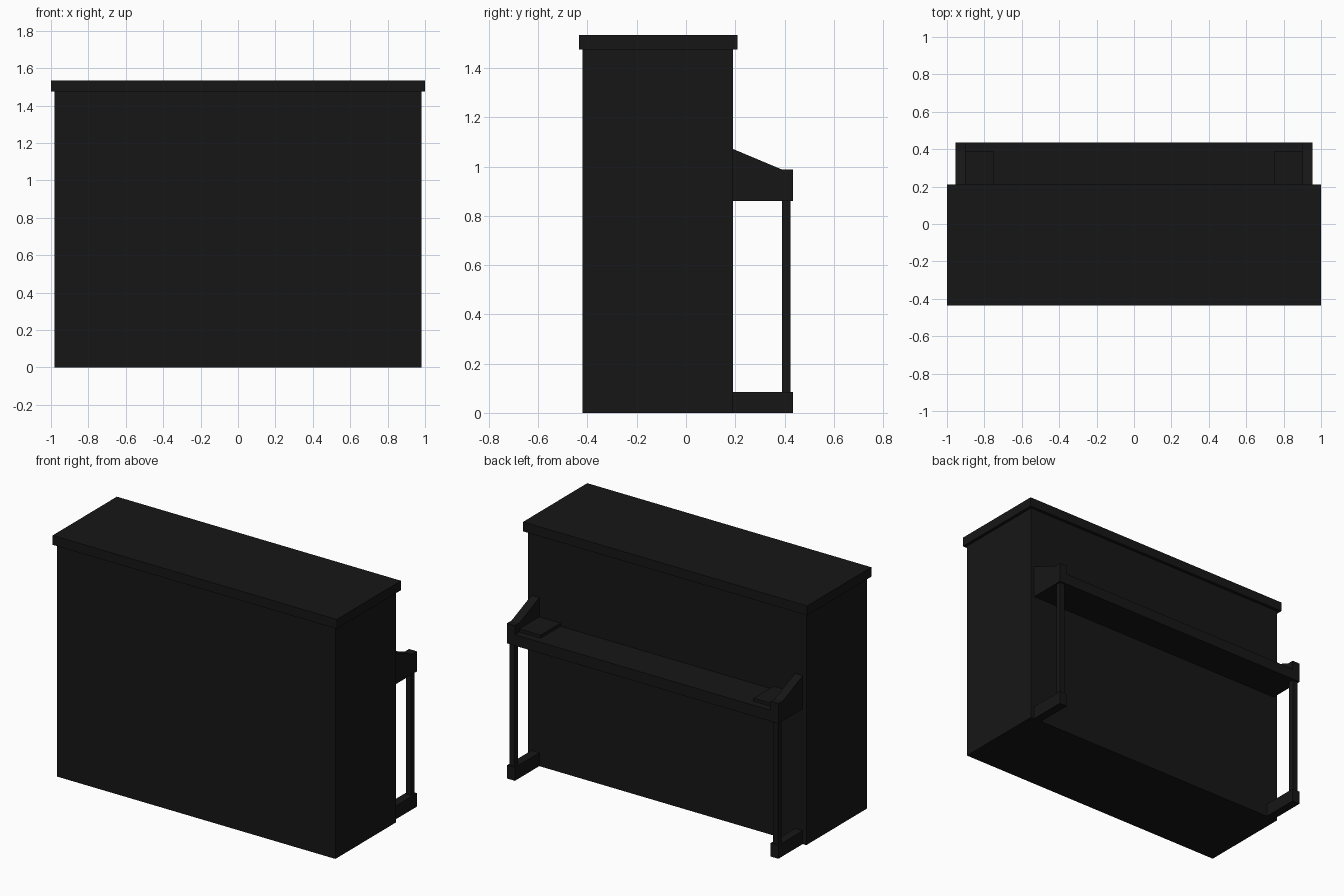
import bpy, bmesh

if "Cube" in bpy.data.objects:
    bpy.data.objects.remove(bpy.data.objects["Cube"])

black = bpy.data.materials.new("black_lacquer")
black.diffuse_color = (0.008, 0.008, 0.008, 1)
black.use_nodes = True
black.node_tree.nodes["Principled BSDF"].inputs["Base Color"].default_value = black.diffuse_color


def prism(name, profile, x0, x1):
    """Extrude a (y, z) profile from x0 to x1."""
    bm = bmesh.new()
    face = bm.faces.new([bm.verts.new((x0, y, z)) for y, z in profile])
    ext = bmesh.ops.extrude_face_region(bm, geom=[face])
    moved = [v for v in ext["geom"] if isinstance(v, bmesh.types.BMVert)]
    bmesh.ops.translate(bm, verts=moved, vec=(x1 - x0, 0, 0))
    bmesh.ops.recalc_face_normals(bm, faces=bm.faces)
    mesh = bpy.data.meshes.new(name)
    bm.to_mesh(mesh)
    bm.free()
    mesh.materials.append(black)
    obj = bpy.data.objects.new(name, mesh)
    bpy.context.collection.objects.link(obj)
    return obj


def box(name, x0, x1, y0, y1, z0, z1):
    return prism(name, [(y0, z0), (y1, z0), (y1, z1), (y0, z1)], x0, x1)


def mirrored(obj):
    obj.modifiers.new("mirror", 'MIRROR').use_axis[0] = True


# Cabinet and overhanging lid
box("cabinet", -0.98, 0.98, -0.42, 0.19, 0, 1.475)
box("lid", -1, 1, -0.435, 0.21, 1.475, 1.535)

# Shelf carrying the keyboard
box("key_bed", -0.9, 0.9, 0.19, 0.435, 0.86, 0.93)

# Sloped arms, cheek blocks, legs and feet on both sides
arm = [(0.19, 0.86), (0.435, 0.86), (0.435, 0.988), (0.39, 0.988), (0.19, 1.072)]
mirrored(prism("arm", arm, 0.9, 0.955))
mirrored(box("cheek_block", 0.75, 0.9, 0.19, 0.39, 0.93, 0.95))
mirrored(box("front_leg", 0.91, 0.945, 0.39, 0.425, 0.085, 0.86))
mirrored(box("foot", 0.9, 0.955, 0.19, 0.435, 0, 0.085))
